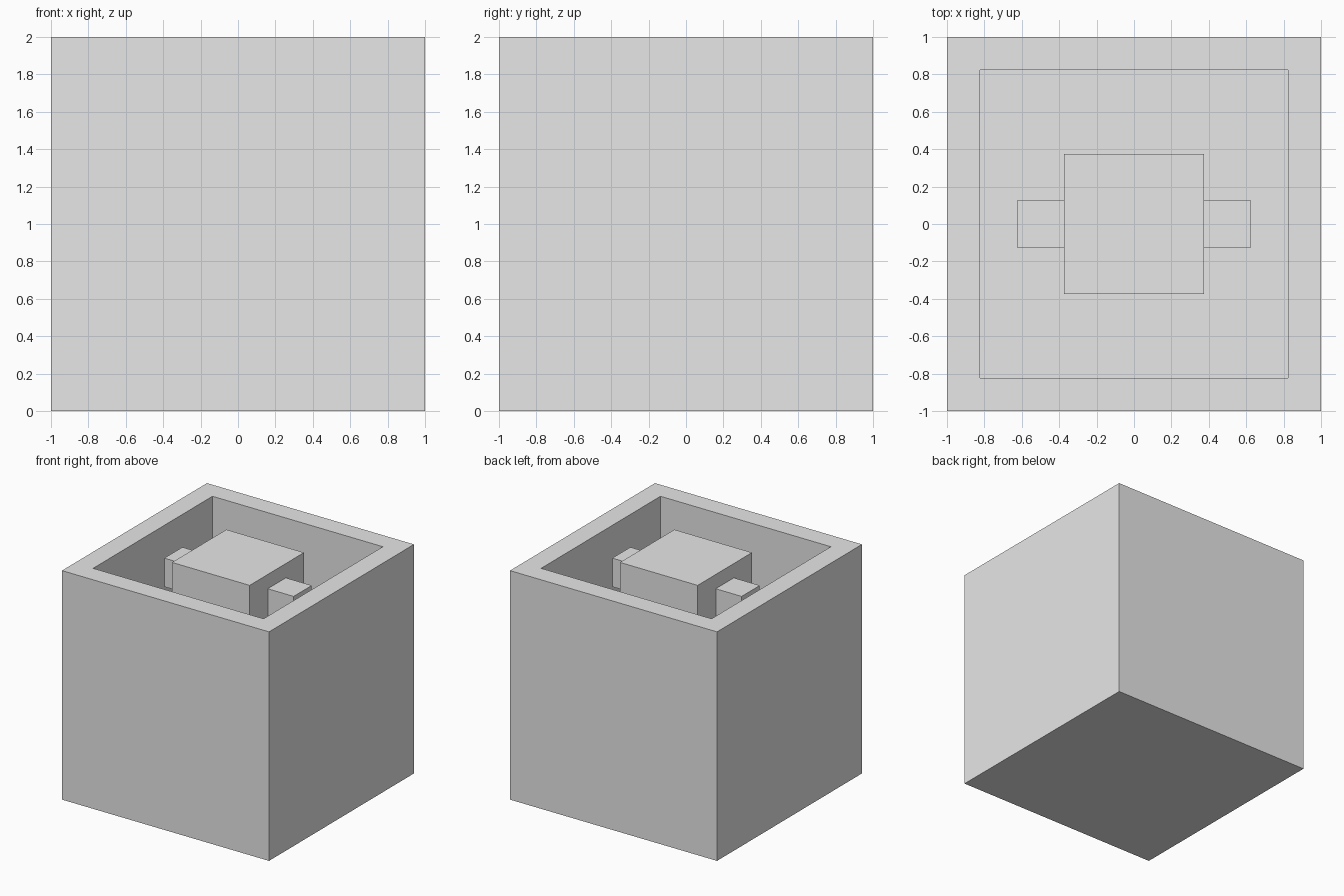
import bpy
import bmesh
from mathutils import Matrix

cube = bpy.data.objects.get("Cube")
if cube:
    bpy.data.objects.remove(cube, do_unlink=True)

# Single plain material
grey = bpy.data.materials.new("light_grey")
grey.use_nodes = True
colour = (0.8, 0.8, 0.8, 1)
grey.diffuse_color = colour
grey.node_tree.nodes["Principled BSDF"].inputs["Base Color"].default_value = colour


def box(name, centre, size, hollow=None):
    """Flat-shaded box; hollow = (wall, depth) sinks a well into its top."""
    bm = bmesh.new()
    matrix = Matrix.Translation(centre) @ Matrix.Diagonal((*size, 1))
    bmesh.ops.create_cube(bm, size=1, matrix=matrix)
    if hollow:
        wall, depth = hollow
        bm.normal_update()
        top = max(bm.faces, key=lambda f: f.calc_center_median().z)
        bmesh.ops.inset_region(bm, faces=[top], thickness=wall)
        sunk = bmesh.ops.extrude_discrete_faces(bm, faces=[top])["faces"]
        bmesh.ops.translate(bm, verts=sunk[0].verts, vec=(0, 0, -depth))
    bmesh.ops.recalc_face_normals(bm, faces=bm.faces)
    mesh = bpy.data.meshes.new(name)
    bm.to_mesh(mesh)
    bm.free()
    mesh.materials.append(grey)
    obj = bpy.data.objects.new(name, mesh)
    bpy.context.collection.objects.link(obj)
    return obj


# Open-topped block with thick walls and floor
WALL = 0.25
box("basin", (0, 0, 1), (2, 2, 2), hollow=(WALL, 2 - WALL))

# Square column standing on the floor, level with the rim
box("column", (0, 0, 1 + WALL / 2), (0.75, 0.75, 2 - WALL))

# Small spouts on both sides, just below the top of the column
for side, name in ((1, "left_spout"), (-1, "right_spout")):
    box(name, (side * 0.5, 0, 1.75), (0.25, 0.25, 0.25))
